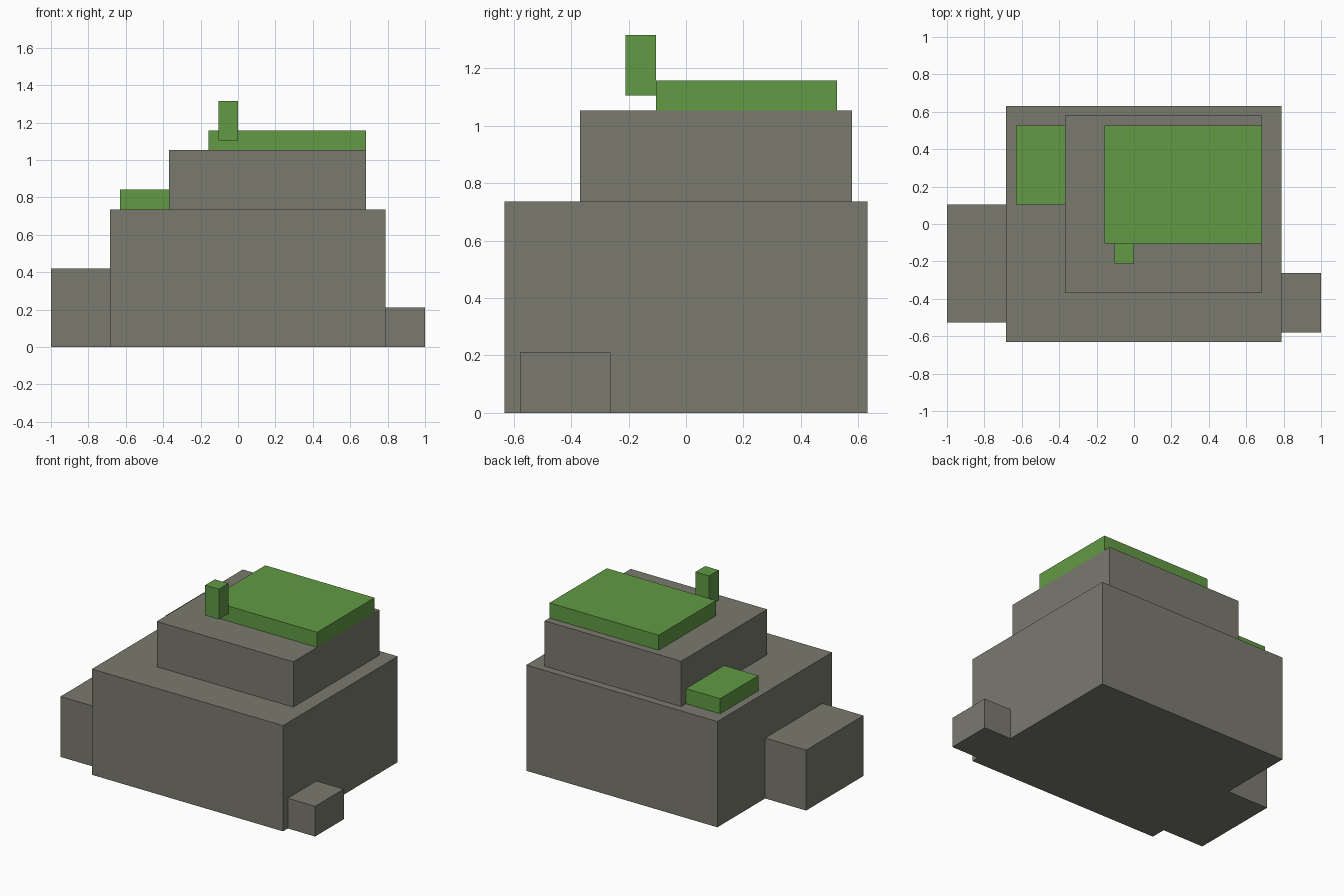
import bpy
import bmesh
from mathutils import Vector

UNIT = 2 / 19  # the rock is laid out on a grid nineteen cells wide

default = bpy.data.objects.get("Cube")
if default:
    bpy.data.objects.remove(default, do_unlink=True)


def make_material(name, rgb):
    mat = bpy.data.materials.new(name)
    mat.use_nodes = True
    colour = (*rgb, 1)
    mat.diffuse_color = colour
    bsdf = next(n for n in mat.node_tree.nodes if n.type == "BSDF_PRINCIPLED")
    bsdf.inputs["Base Color"].default_value = colour
    bsdf.inputs["Roughness"].default_value = 0.9
    return mat


def block(name, low, high, mat):
    """Box between two opposite corners, given in grid cells."""
    low, high = Vector(low) * UNIT, Vector(high) * UNIT
    size = high - low
    mesh = bpy.data.meshes.new(name)
    bm = bmesh.new()
    bmesh.ops.create_cube(bm, size=1)
    bmesh.ops.scale(bm, vec=size, verts=bm.verts)
    bm.to_mesh(mesh)
    bm.free()
    mesh.materials.append(mat)
    obj = bpy.data.objects.new(name, mesh)
    obj.location = (low + high) / 2
    bpy.context.collection.objects.link(obj)
    return obj


stone = make_material("stone grey", (0.198, 0.195, 0.159))
moss = make_material("moss green", (0.122, 0.328, 0.058))

# Stone body, upper step and side boulders
block("main_rock", (-6.5, -6, 0), (7.5, 6, 7), stone)
block("upper_rock", (-3.5, -3.5, 7), (6.5, 5.5, 10), stone)
block("right_boulder", (-9.5, -5, 0), (-6.5, 1, 4), stone)
block("left_boulder", (7.5, -5.5, 0), (9.5, -2.5, 2), stone)

# Moss patches and the small upright sprout
block("top_moss", (-1.5, -1, 10), (6.5, 5, 11), moss)
block("ledge_moss", (-6, 1, 7), (-3.5, 5, 8), moss)
block("moss_sprout", (-1, -2, 10.5), (0, -1, 12.5), moss)
